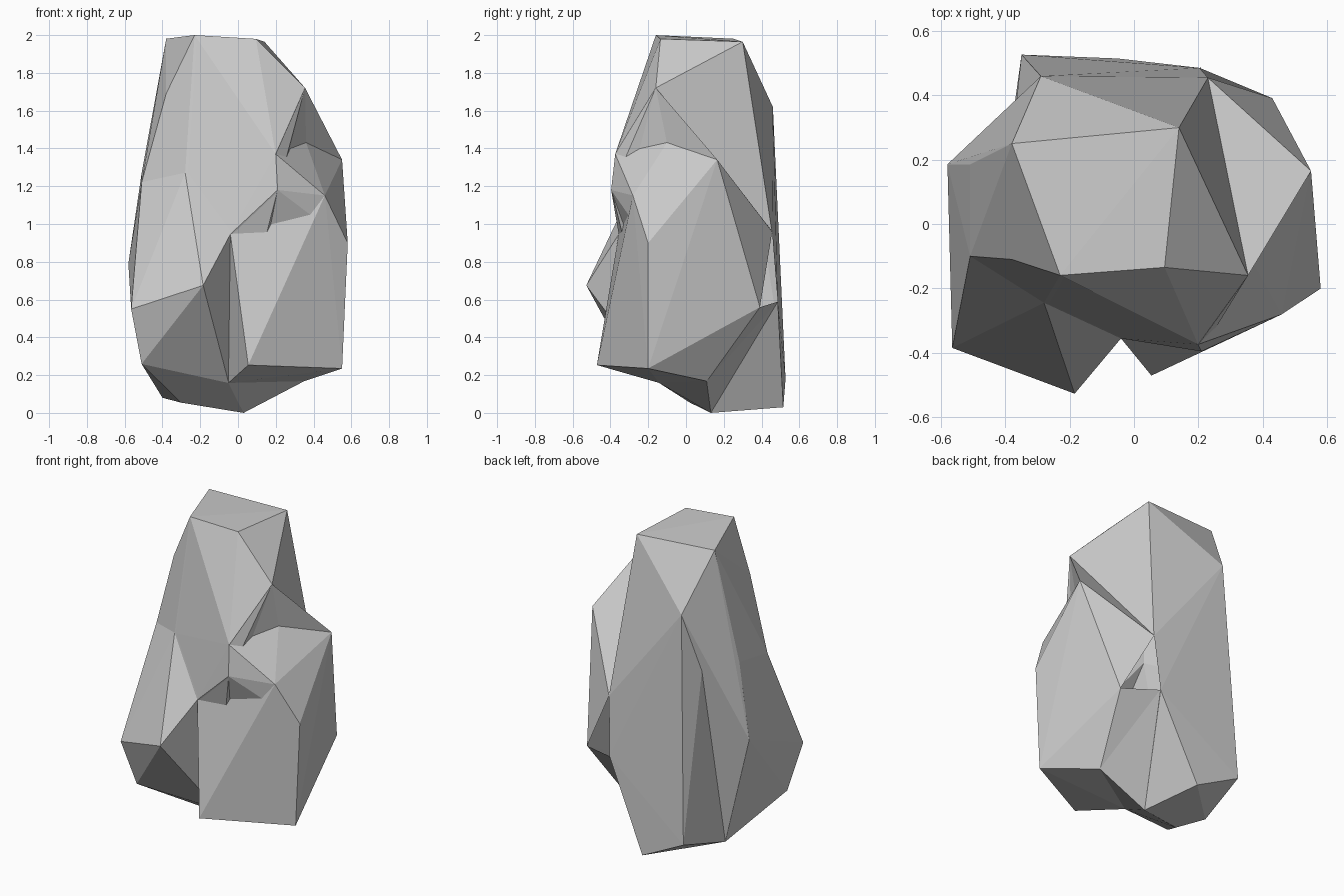
import bpy, bmesh
from mathutils import Vector

if "Cube" in bpy.data.objects:
    bpy.data.objects.remove(bpy.data.objects["Cube"])

# Key corners of the rock (x, y, z)
P = dict(
    # top facet and front ridge
    peak=(-.23, -.16, 2.0), top_l=(-.38, .25, 1.98), top_r=(.095, -.135, 1.98),
    top_b=(.14, .30, 1.965), brow=(.355, -.16, 1.72), nose=(.20, -.375, 1.37),
    chin=(.21, -.395, 1.18), cleft=(-.04, -.355, .945),
    # left side
    temple=(-.38, -.11, 1.69), left_f=(-.51, -.10, 1.22), left_b=(-.51, .185, 1.27),
    left_w=(-.58, .185, .79), knee_t=(-.28, -.245, 1.27), knee=(-.185, -.527, .675),
    knee_l=(-.565, -.385, .55), toe_l=(-.51, -.30, .26),
    # right side
    pocket=(.36, -.10, 1.43), should=(.55, .165, 1.34), slope=(.46, -.28, 1.15),
    right_w=(.58, -.20, .90), toe_f=(.055, -.47, .255), toe_r=(.55, -.20, .237),
    # back
    back_t=(-.29, .46, 1.62), back_l=(-.35, .527, .18), back_r=(-.05, .515, .03),
    notch=(.23, .455, .96), hip=(.43, .39, .56), hip_b=(.205, .485, .59),
    # underside and middle
    arch=(-.05, -.14, .16), base_r=(.35, .11, .17), base=(.03, .13, 0),
    base_f=(-.30, .02, .055), base_l=(-.40, .17, .08), heart=(0, .05, 1.2))

# Convex lumps that overlap to form the rock
LUMPS = dict(
    core="peak top_l top_r top_b brow nose chin cleft temple knee_t back_t "
         "back_l back_r notch hip_b arch base base_f base_l",
    left_upper="peak top_l temple left_f left_b left_w knee_t back_t cleft "
               "base_f base_l",
    left_lower="knee_t knee knee_l toe_l left_f left_b left_w cleft arch base_f base_l",
    right_lower="cleft pocket should slope right_w toe_f toe_r arch base_r "
                "notch hip hip_b heart",
    right_upper="nose chin cleft pocket should slope right_w notch heart",
    ledge="brow pocket should notch heart",
    ledge_front="brow nose pocket heart",
    foot="arch base_r base base_f hip_b heart")


def hull(name, corners, grow):
    pts = [Vector(P[c]) for c in corners.split()]
    mid = sum(pts, Vector()) / len(pts)
    bm = bmesh.new()
    for p in pts:
        bm.verts.new(mid + (p - mid) * grow)
    bmesh.ops.convex_hull(bm, input=bm.verts)
    loose = [v for v in bm.verts if not v.link_faces]
    bmesh.ops.delete(bm, geom=loose, context='VERTS')
    bmesh.ops.recalc_face_normals(bm, faces=bm.faces)
    me = bpy.data.meshes.new(name)
    bm.to_mesh(me)
    bm.free()
    ob = bpy.data.objects.new(name, me)
    bpy.context.collection.objects.link(ob)
    return ob


# Slightly different growth keeps shared faces from coinciding
parts = [hull(n, c, 1 + .0012 * i) for i, (n, c) in enumerate(LUMPS.items())]
rock, helpers = parts[0], parts[1:]
rock.name = "rock"

# Fuse the lumps into one skin
for h in helpers:
    m = rock.modifiers.new("join_" + h.name, 'BOOLEAN')
    m.operation, m.solver, m.object = 'UNION', 'EXACT', h
    h.hide_render = True
dg = bpy.context.evaluated_depsgraph_get()
fused = bpy.data.meshes.new_from_object(rock.evaluated_get(dg))
rock.modifiers.clear()
rock.data = fused
for h in helpers:
    bpy.data.objects.remove(h)

# Clean slivers and keep facets flat
bm = bmesh.new()
bm.from_mesh(fused)
bmesh.ops.remove_doubles(bm, verts=bm.verts, dist=.004)
for f in bm.faces:
    f.smooth = False
bm.to_mesh(fused)
bm.free()
